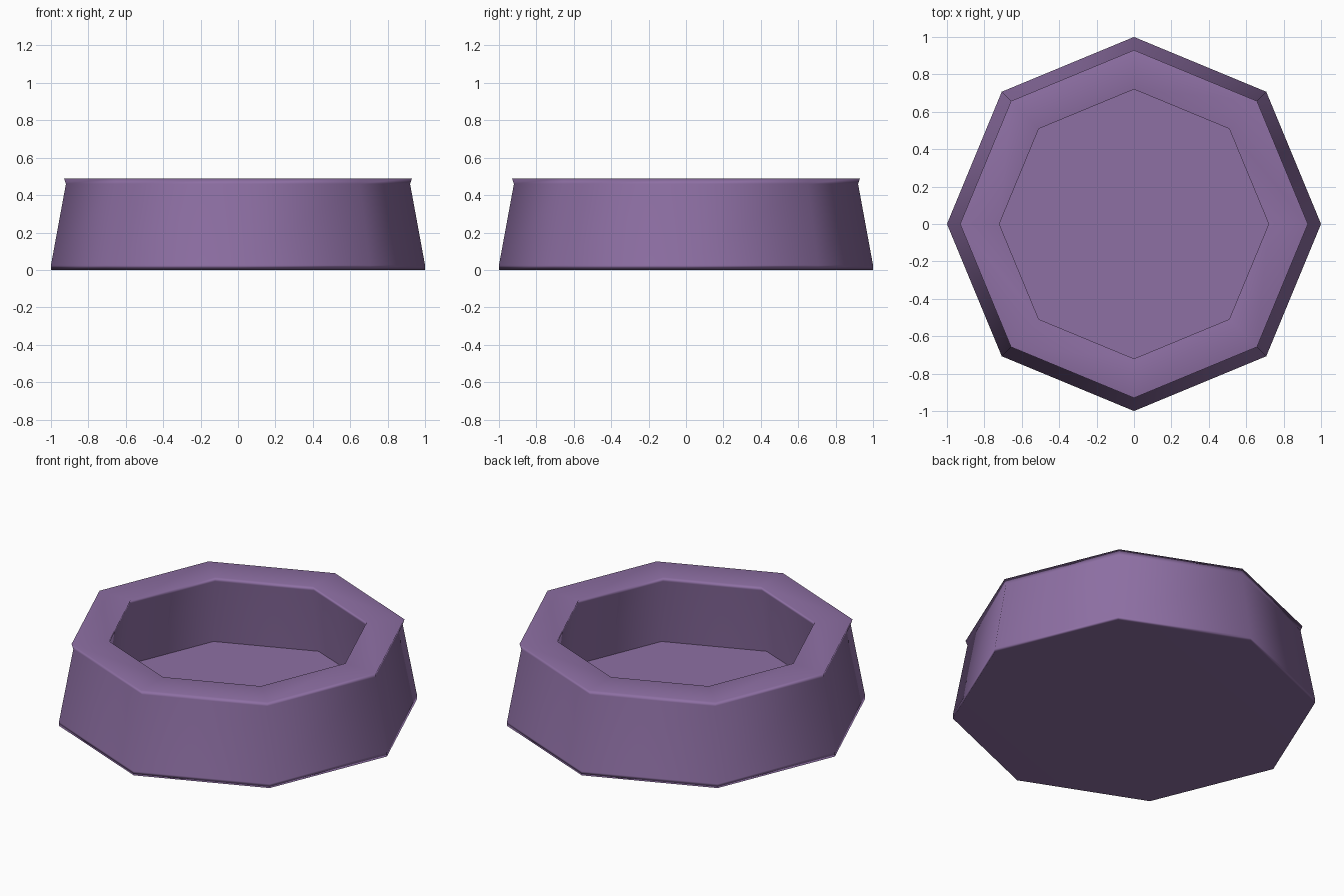
import bpy, bmesh, math

if "Cube" in bpy.data.objects:
    bpy.data.objects.remove(bpy.data.objects["Cube"])

SIDES = 8
# (radius, height) from the underside, up the outer wall, over the rim, down to the floor
PROFILE = [(1.0, 0.0), (1.0, 0.025), (0.92, 0.46), (0.93, 0.49),
           (0.72, 0.49), (0.73, 0.46), (0.775, 0.075)]


def lathe(name, profile, sides):
    """Closed low-poly turned shape with a vertex on each axis."""
    bm = bmesh.new()
    rings = []
    for r, z in profile:
        rings.append([bm.verts.new((r * math.cos(i * math.tau / sides),
                                    r * math.sin(i * math.tau / sides), z))
                      for i in range(sides)])
    for a, b in zip(rings, rings[1:]):
        for i in range(sides):
            j = (i + 1) % sides
            bm.faces.new((a[i], a[j], b[j], b[i]))
    bm.faces.new(rings[0][::-1])           # underside
    floor = bm.faces.new(rings[-1])        # bowl floor
    for f in bm.faces:
        f.smooth = True
    for e in floor.edges:                  # crisp line where the floor meets the wall
        e.smooth = False
    mesh = bpy.data.meshes.new(name)
    bm.to_mesh(mesh)
    bm.free()
    obj = bpy.data.objects.new(name, mesh)
    bpy.context.collection.objects.link(obj)
    return obj


# Octagonal bowl with sloping sides
bowl = lathe("bowl", PROFILE, SIDES)
purple = bpy.data.materials.new("purple")
purple.diffuse_color = (0.27, 0.16, 0.37, 1)
purple.use_nodes = True
purple.node_tree.nodes["Principled BSDF"].inputs["Base Color"].default_value = purple.diffuse_color
bowl.data.materials.append(purple)

# Large faces dominate the soft shading, so rim and base stay flat
weighted = bowl.modifiers.new("weighted_normals", 'WEIGHTED_NORMAL')
weighted.keep_sharp = True
